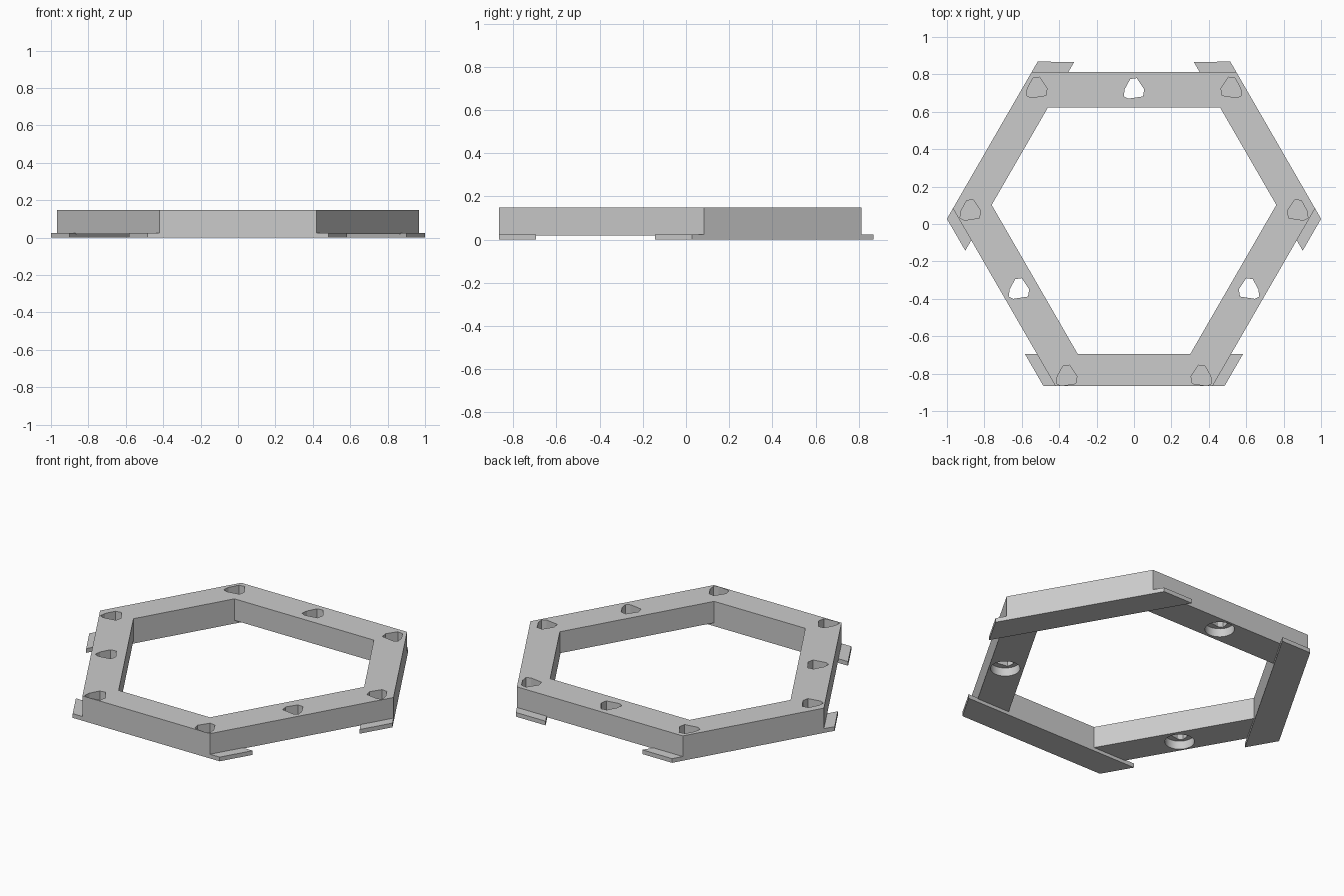
import bpy, bmesh
from math import radians, sin, cos
from mathutils import Matrix, Vector

if "Cube" in bpy.data.objects:
    bpy.data.objects.remove(bpy.data.objects["Cube"])

CENTRE_Y = 0.01
BODY_Z, TOP_Z, BAR_TOP = 0.02, 0.148, 0.025

grey = bpy.data.materials.new("light grey")
grey.use_nodes = True
grey.diffuse_color = (0.6, 0.6, 0.6, 1)
grey.node_tree.nodes["Principled BSDF"].inputs["Base Color"].default_value = (0.6, 0.6, 0.6, 1)


def prism(bm, points, z0, z1):
    """Extrude a flat outline between two heights."""
    face = bm.faces.new([bm.verts.new((x, y, z0)) for x, y in points])
    out = bmesh.ops.extrude_face_region(bm, geom=[face])
    top = [v for v in out["geom"] if isinstance(v, bmesh.types.BMVert)]
    bmesh.ops.translate(bm, verts=top, vec=(0, 0, z1 - z0))


def finish(bm, name):
    bmesh.ops.recalc_face_normals(bm, faces=bm.faces)
    mesh = bpy.data.meshes.new(name)
    bm.to_mesh(mesh)
    bm.free()
    mesh.materials.append(grey)
    obj = bpy.data.objects.new(name, mesh)
    bpy.context.collection.objects.link(obj)
    return obj


def hexagon(narrow, wide):
    """Corners where alternating sides at two distances from the centre meet."""
    points = []
    for i in range(6):
        a, b = (narrow, wide) if i % 2 == 0 else (wide, narrow)
        ang = radians(-90 + 60 * i)
        t = (b - a * 0.5) / sin(radians(60))
        points.append((a * cos(ang) - t * sin(ang),
                       a * sin(ang) + t * cos(ang) + CENTRE_Y))
    return points


# Hexagonal frame: ring of walls with alternating thickness
bm = bmesh.new()
rings = []
for outline in (hexagon(0.875, 0.802), hexagon(0.705, 0.613)):
    rings.append([[bm.verts.new((x, y, z)) for x, y in outline] for z in (BODY_Z, TOP_Z)])
(ol, oh), (il, ih) = rings
for i in range(6):
    j = (i + 1) % 6
    for a, b in ((ol, oh), (oh, ih), (ih, il), (il, ol)):
        bm.faces.new((a[i], a[j], b[j], b[i]))
frame = finish(bm, "frame")

# Cutters: rounded triangular sockets and round recesses underneath
SOCKET = [(-0.02, 0.055), (0.015, 0.06), (0.055, 0.0), (0.048, -0.038),
          (-0.03, -0.05), (-0.055, -0.038), (-0.05, 0.0)]
middles = [(0, 0.72), (-0.615, -0.35), (0.615, -0.35)]
corners = [(s * x, y) for x, y in ((0.52, 0.725), (0.875, 0.07), (0.36, -0.815)) for s in (-1, 1)]

sockets = bmesh.new()
for cx, cy in middles + corners:
    flip = -1 if cx > 0 else 1
    prism(sockets, [(cx + flip * x, cy + y) for x, y in SOCKET], -0.05, 0.3)
recesses = bmesh.new()
for cx, cy in middles:
    bmesh.ops.create_cone(recesses, cap_ends=True, segments=32, radius1=0.08, radius2=0.08,
                          depth=0.1, matrix=Matrix.Translation((cx, cy, 0.02)))

bpy.context.view_layer.objects.active = frame
for bm, name in ((sockets, "socket_cutter"), (recesses, "recess_cutter")):
    cutter = finish(bm, name)
    cutter.hide_render = True
    mod = frame.modifiers.new(name, "BOOLEAN")
    mod.operation = "DIFFERENCE"
    mod.solver = "EXACT"
    mod.object = cutter
    bpy.ops.object.modifier_apply(modifier=name)
    bpy.data.objects.remove(cutter)

# Three base bars under the narrow walls, with slanted overhanging ends
for i, name in enumerate(("front_bar", "left_bar", "right_bar")):
    turn = Matrix.Rotation(radians(120 * i), 2)
    outline = [turn @ Vector(p) + Vector((0, CENTRE_Y)) for p in
               ((-0.485, -0.875), (0.485, -0.875), (0.583, -0.705), (-0.583, -0.705))]
    bm = bmesh.new()
    prism(bm, outline, 0, BAR_TOP)
    finish(bm, name)

# Smooth the recess walls, keep everything else crisp
bpy.ops.object.select_all(action="DESELECT")
frame.select_set(True)
bpy.ops.object.shade_smooth_by_angle(angle=radians(20))
